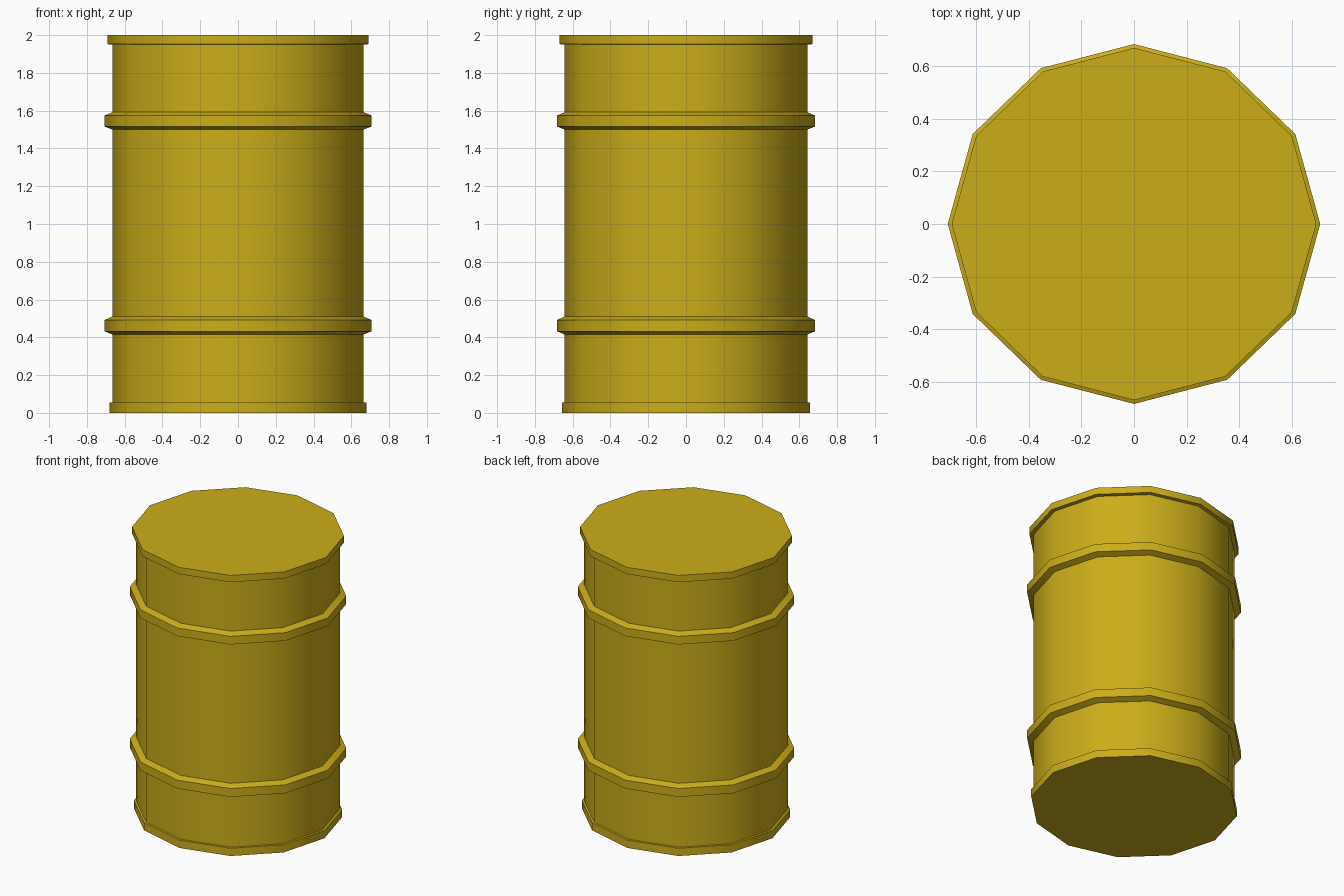
import bpy, bmesh, math

if "Cube" in bpy.data.objects:
    bpy.data.objects.remove(bpy.data.objects["Cube"])

SIDES = 12
Y_RATIO = 0.966      # the drum is slightly narrower front to back
BODY_R, BAND_R = 0.665, 0.707


def band(z0, z1, z2, z3):
    """Raised hoop with sloped shoulders."""
    return [(BODY_R, z0), (BAND_R, z1), (BAND_R, z2), (BODY_R, z3)]


# Outer profile (radius, height) from the floor to the lid
profile = (
    [(0.68, 0.0), (0.68, 0.055), (BODY_R, 0.056)]
    + band(0.415, 0.432, 0.492, 0.51)
    + band(1.50, 1.516, 1.574, 1.592)
    + [(BODY_R, 1.95), (0.692, 1.952), (0.692, 2.0)]
)

# Turn the profile into a closed twelve-sided drum
bm = bmesh.new()
rings = []
for r, z in profile:
    rings.append([
        bm.verts.new((r * math.cos(2 * math.pi * i / SIDES),
                      r * Y_RATIO * math.sin(2 * math.pi * i / SIDES), z))
        for i in range(SIDES)])
for low, high in zip(rings, rings[1:]):
    for i in range(SIDES):
        j = (i + 1) % SIDES
        bm.faces.new((low[i], low[j], high[j], high[i]))
bm.faces.new(rings[0][::-1])   # base
bm.faces.new(rings[-1])        # lid
bmesh.ops.recalc_face_normals(bm, faces=bm.faces)

mesh = bpy.data.meshes.new("barrel")
bm.to_mesh(mesh)
bm.free()
barrel = bpy.data.objects.new("barrel", mesh)
bpy.context.collection.objects.link(barrel)

# Yellow paint
paint = bpy.data.materials.new("yellow_paint")
paint.diffuse_color = (0.60, 0.42, 0.01, 1)
paint.use_nodes = True
paint.node_tree.nodes["Principled BSDF"].inputs["Base Color"].default_value = paint.diffuse_color
mesh.materials.append(paint)

# Smooth around the sides, crisp at the rims and hoops
bpy.context.view_layer.objects.active = barrel
barrel.select_set(True)
bpy.ops.object.shade_smooth_by_angle(angle=math.radians(40))
